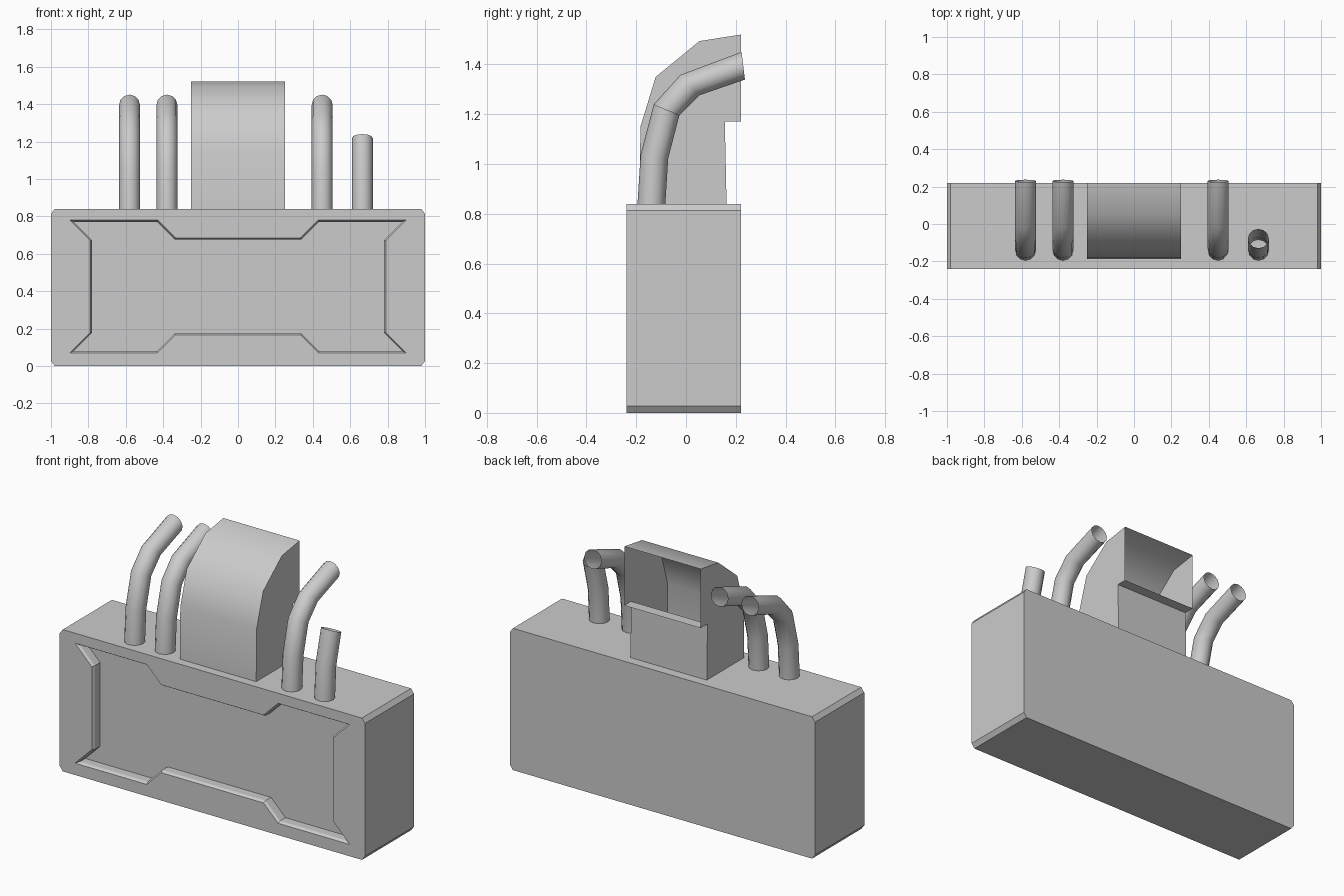
import bpy, bmesh, math
from mathutils import Vector

if "Cube" in bpy.data.objects:
    bpy.data.objects.remove(bpy.data.objects["Cube"])


def finish(name, bm, smooth=None):
    mesh = bpy.data.meshes.new(name)
    bm.to_mesh(mesh)
    bm.free()
    obj = bpy.data.objects.new(name, mesh)
    bpy.context.collection.objects.link(obj)
    if smooth:
        bpy.ops.object.select_all(action='DESELECT')
        obj.select_set(True)
        bpy.context.view_layer.objects.active = obj
        bpy.ops.object.shade_smooth_by_angle(angle=math.radians(smooth))
    return obj


def loop(bm, pts, y):
    return [bm.verts.new((x, y, z)) for x, z in pts]


def bridge(bm, a, b):
    n = len(a)
    for i in range(n):
        j = (i + 1) % n
        bm.faces.new((a[i], a[j], b[j], b[i]))


def inset(pts, d):
    # mitred inward offset of a clockwise outline
    out, n = [], len(pts)
    for i in range(n):
        p, q, r = (Vector(pts[k % n]) for k in (i - 1, i, i + 1))
        e, f = (q - p).normalized(), (r - q).normalized()
        n1, n2 = Vector((e.y, -e.x)), Vector((f.y, -f.x))
        out.append(tuple(q + (n1 + n2) * d / (1 + n1.dot(n2))))
    return out


# Body: chamfered block with a shaped recess in the front
W, H, CX, CZ = 1.0, 0.84, 0.02, 0.027
block = [(-W, CZ), (-W, H - CZ), (-W + CX, H), (W - CX, H),
         (W, H - CZ), (W, CZ), (W - CX, 0), (-W + CX, 0)]
top_left = [(-0.79, 0.67), (-0.90, 0.78), (-0.43, 0.78), (-0.335, 0.685)]
top = top_left + [(-x, z) for x, z in reversed(top_left)]
panel = top + [(x, 0.85 - z) for x, z in reversed(top)]

bm = bmesh.new()
front, back = loop(bm, block, -0.24), loop(bm, block, 0.22)
bridge(bm, front, back)
bm.faces.new(back)
rim = loop(bm, panel, -0.24)
lip = loop(bm, inset(panel, 0.009), -0.225)
floor = loop(bm, inset(panel, 0.009), -0.175)
bridge(bm, rim, lip)
bridge(bm, lip, floor)
bm.faces.new(floor)
edges = []
for ring in (front, rim):
    for i in range(len(ring)):
        edges.append(bm.edges.get((ring[i - 1], ring[i])))
bmesh.ops.triangle_fill(bm, edges=edges, use_beauty=True, normal=(0, -1, 0))
bmesh.ops.recalc_face_normals(bm, faces=bm.faces)
finish("body", bm)

# Duct: hollow sheet elbow, open at the rear mouth
outer = [(-0.187, 0.84), (-0.183, 1.15), (-0.122, 1.35), (0.054, 1.494), (0.22, 1.52)]
inner = [(0.22, 1.17), (0.156, 1.17), (0.163, 0.84)]
profile = outer + inner
bm = bmesh.new()
left, right = ([bm.verts.new((x, y, z)) for y, z in profile] for x in (-0.25, 0.25))
for i in range(len(profile) - 1):
    if i != len(outer) - 1:
        bm.faces.new((left[i], right[i], right[i + 1], left[i + 1]))
bm.faces.new(left)
bm.faces.new(right[::-1])
bmesh.ops.recalc_face_normals(bm, faces=bm.faces)
finish("duct", bm, 40)

# Pipes: open tubes curving to the rear; (y, z, lean from vertical)
path = [(-0.139, 0.84, 0), (-0.127, 1.03, 8), (-0.078, 1.218, 23),
        (0.015, 1.317, 47), (0.23, 1.395, 83)]


def pipe(name, x, count, r=0.056, sides=12):
    bm = bmesh.new()
    rings = []
    for y, z, lean in path[:count]:
        t = math.radians(lean)
        ring = []
        for k in range(sides):
            a = 2 * math.pi * k / sides
            u, v = r * math.cos(a), r * math.sin(a)
            ring.append(bm.verts.new((x + u, y + v * math.cos(t), z - v * math.sin(t))))
        rings.append(ring)
    for a, b in zip(rings, rings[1:]):
        bridge(bm, a, b)
    finish(name, bm, 50)


for i, (x, count) in enumerate([(-0.58, 5), (-0.38, 5), (0.45, 5), (0.665, 3)]):
    pipe(f"pipe_{i + 1}", x, count)
